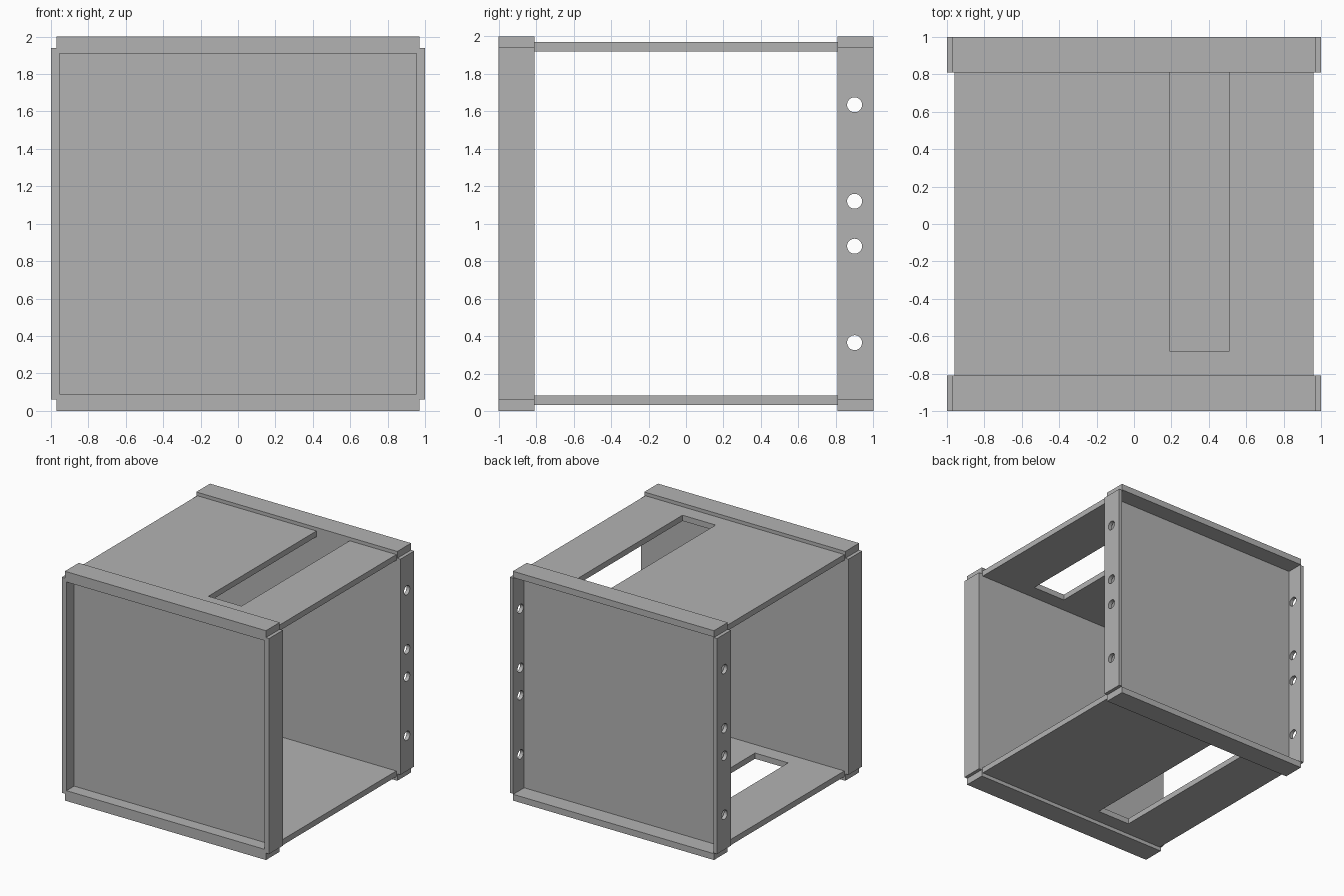
import bpy, bmesh
from mathutils import Matrix, Vector

old = bpy.data.objects.get("Cube")
if old:
    bpy.data.objects.remove(old, do_unlink=True)

grey = bpy.data.materials.new("plain_grey")
grey.use_nodes = True
colour = (0.45, 0.45, 0.45, 1)
grey.diffuse_color = colour
grey.node_tree.nodes["Principled BSDF"].inputs["Base Color"].default_value = colour


def finish(name, bm):
    bmesh.ops.recalc_face_normals(bm, faces=bm.faces[:])
    mesh = bpy.data.meshes.new(name)
    bm.to_mesh(mesh)
    bm.free()
    mesh.materials.append(grey)
    obj = bpy.data.objects.new(name, mesh)
    bpy.context.collection.objects.link(obj)
    return obj


def prism(name, outline, offset):
    """Extrude a closed 3D outline along an offset."""
    bm = bmesh.new()
    face = bm.faces.new([bm.verts.new(p) for p in outline])
    ext = bmesh.ops.extrude_face_region(bm, geom=[face])
    moved = [v for v in ext["geom"] if isinstance(v, bmesh.types.BMVert)]
    bmesh.ops.translate(bm, verts=moved, vec=Vector(offset))
    return finish(name, bm)


def cut(obj, cutter):
    """Apply a boolean cut and discard its cutter."""
    cutter.hide_render = True
    mod = obj.modifiers.new("cut", "BOOLEAN")
    mod.operation, mod.solver, mod.object = "DIFFERENCE", "EXACT", cutter
    bpy.context.view_layer.update()
    graph = bpy.context.evaluated_depsgraph_get()
    mesh = bpy.data.meshes.new_from_object(obj.evaluated_get(graph))
    obj.modifiers.clear()
    obj.data = mesh
    bpy.data.objects.remove(cutter, do_unlink=True)


def end_tray(name, side, half_w, border, depth):
    """Shallow tray with notched corners, open to the outside."""
    inner, outer = 0.81 * side, 1.0 * side
    quarter = [(1, 0.94), (0.97, 0.94), (0.97, 1)]
    ring = (quarter + [(-x, z) for x, z in reversed(quarter)]
            + [(-x, -z) for x, z in quarter]
            + [(x, -z) for x, z in reversed(quarter)])
    tray = prism(name, [(x, inner, z + 1) for x, z in ring], (0, outer - inner, 0))
    floor = side * (1 - depth)
    pocket = [(x, floor, z) for x, z in ((-half_w, border), (half_w, border),
                                         (half_w, 2 - border), (-half_w, 2 - border))]
    cut(tray, prism("pocket_cutter", pocket, (0, side * (depth + 0.1), 0)))
    return tray


# End trays
end_tray("front_tray", -1, 0.955, 0.09, 0.105)
back_tray = end_tray("back_tray", 1, 0.967, 0.055, 0.15)

# Bolt holes through both side flanges of the back tray
bm = bmesh.new()
for z in (0.365, 0.88, 1.12, 1.635):
    place = Matrix.Translation((0, 0.9, z)) @ Matrix.Rotation(1.5707963, 4, "Y")
    bmesh.ops.create_cone(bm, cap_ends=True, segments=32, radius1=0.04,
                          radius2=0.04, depth=2.4, matrix=place)
cut(back_tray, finish("hole_cutter", bm))

# Top and bottom panels, each with a slot open towards the back
slotted = [(-0.96, -0.81), (0.96, -0.81), (0.96, 0.81), (0.51, 0.81),
           (0.51, -0.68), (0.19, -0.68), (0.19, 0.81), (-0.96, 0.81)]
for name, flip, z in (("top_panel", 1, 1.92), ("bottom_panel", -1, 0.033)):
    prism(name, [(flip * x, y, z) for x, y in slotted], (0, 0, 0.05))
